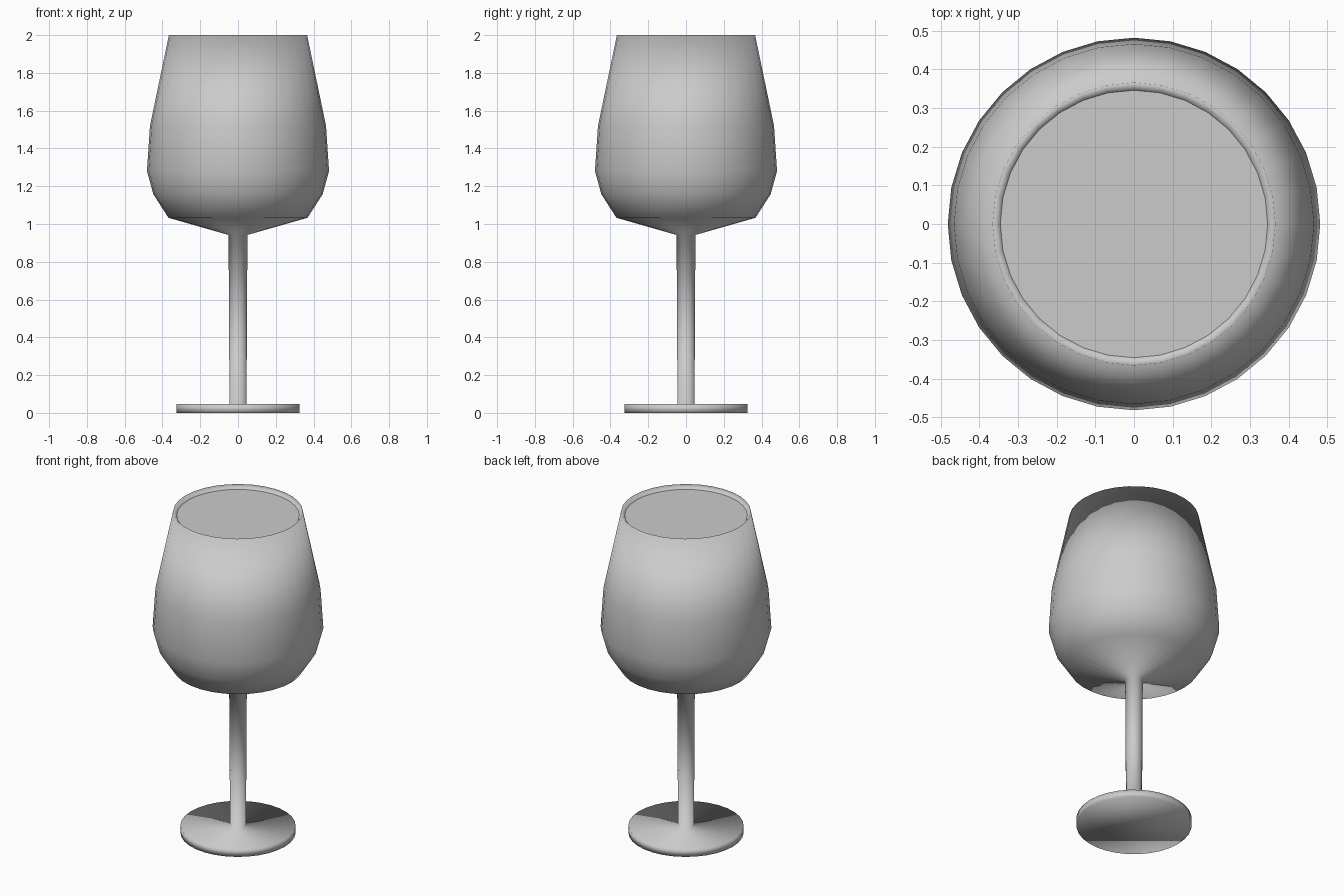
import bpy, bmesh
from math import sin, cos, tau

if "Cube" in bpy.data.objects:
    bpy.data.objects.remove(bpy.data.objects["Cube"])

SIDES = 32


def lathe(name, profile, cap_start=False, cap_end=False):
    """Revolve (radius, height) points around z, smooth shaded."""
    bm = bmesh.new()
    rings = [[bm.verts.new((r * cos(tau * i / SIDES), r * sin(tau * i / SIDES), z))
              for i in range(SIDES)] for r, z in profile]
    for a, b in zip(rings, rings[1:]):
        for i in range(SIDES):
            j = (i + 1) % SIDES
            bm.faces.new((a[i], a[j], b[j], b[i]))
    if cap_start:
        bm.faces.new(rings[0][::-1])
    if cap_end:
        bm.faces.new(rings[-1])
    for f in bm.faces:
        f.smooth = True
    mesh = bpy.data.meshes.new(name)
    bm.to_mesh(mesh)
    bm.free()
    obj = bpy.data.objects.new(name, mesh)
    bpy.context.collection.objects.link(obj)
    return obj


# Foot, stem, bowl and inward-sloping lip as one continuous skin
lathe("wine_glass", [
    (0.325, 0.0), (0.325, 0.046),               # foot
    (0.045, 0.046), (0.05, 0.942),              # stem
    (0.368, 1.033), (0.448, 1.157), (0.482, 1.28),
    (0.466, 1.52), (0.366, 2.0),                # bowl
    (0.346, 1.976),                             # lip
], cap_start=True)

# Flat liquid surface just below the rim
lathe("liquid_surface", [(0.346, 1.976)], cap_end=True)
